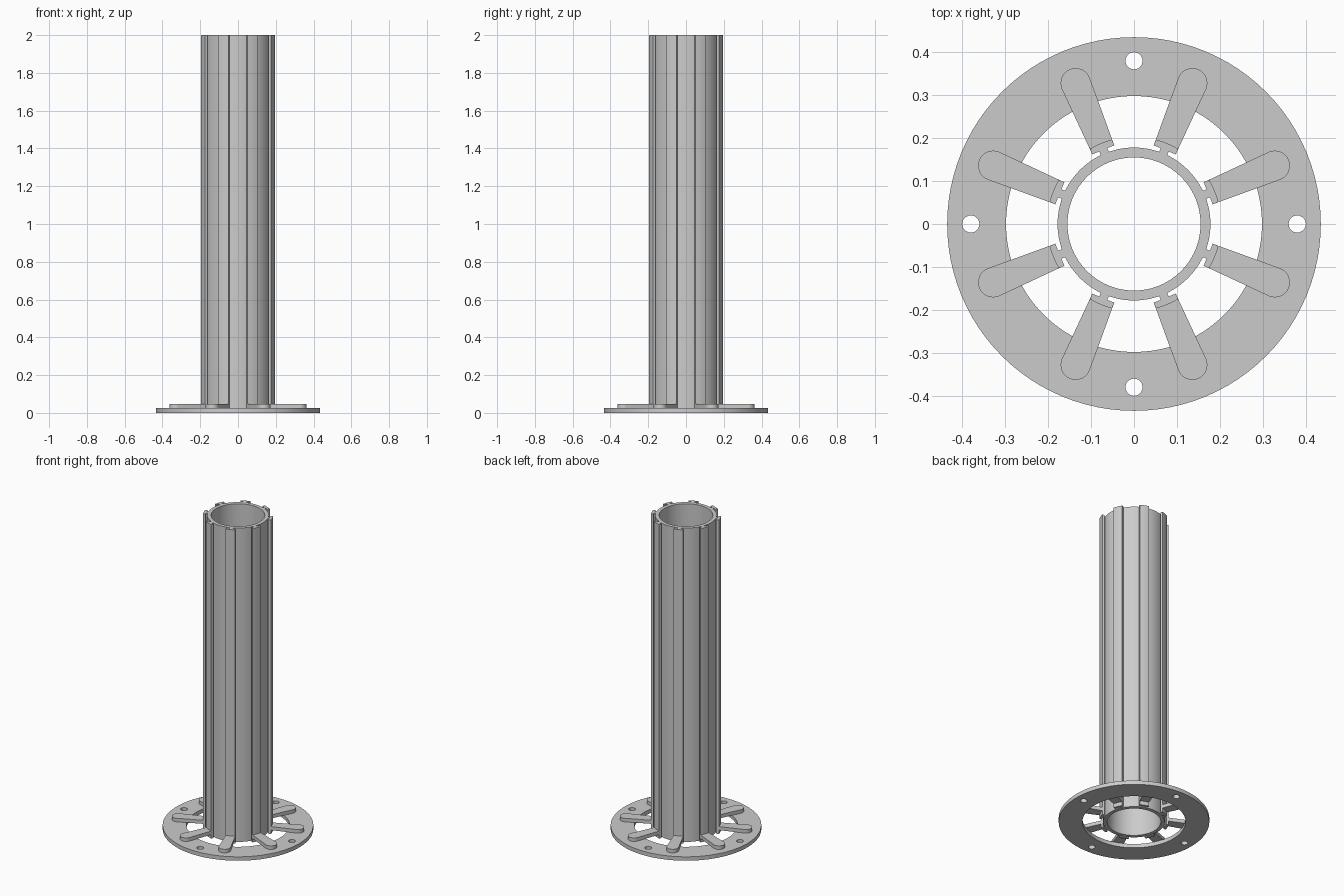
import bpy, bmesh
from math import sin, cos, pi, radians

if "Cube" in bpy.data.objects:
    bpy.data.objects.remove(bpy.data.objects["Cube"])

# Material
steel = bpy.data.materials.new("mid_grey")
steel.use_nodes = True
COLOUR = (0.6, 0.6, 0.6, 1)
steel.diffuse_color = COLOUR
steel.node_tree.nodes["Principled BSDF"].inputs["Base Color"].default_value = COLOUR


def arc(radius, start, end, steps, cx=0, cy=0):
    """Points along an arc, both ends included."""
    angles = [start + (end - start) * i / steps for i in range(steps + 1)]
    return [(cx + radius * cos(a), cy + radius * sin(a)) for a in angles]


def circle(radius, steps, cx=0, cy=0):
    return arc(radius, 0, 2 * pi, steps, cx, cy)[:-1]


def extrude_profile(name, outlines, bottom, top, turn=0):
    """Extrude filled outlines; outlines inside another become holes."""
    curve = bpy.data.curves.new(name + "_profile", "CURVE")
    curve.dimensions = "2D"
    curve.fill_mode = "BOTH"
    curve.extrude = (top - bottom) / 2
    for points in outlines:
        spline = curve.splines.new("POLY")
        spline.points.add(len(points) - 1)
        for p, (x, y) in zip(spline.points, points):
            p.co = (x, y, 0, 1)
        spline.use_cyclic_u = True
    helper = bpy.data.objects.new(name + "_profile", curve)
    mesh = bpy.data.meshes.new_from_object(helper)
    bpy.data.objects.remove(helper)
    bpy.data.curves.remove(curve)

    bm = bmesh.new()
    bm.from_mesh(mesh)
    bmesh.ops.remove_doubles(bm, verts=bm.verts, dist=0.0001)
    bmesh.ops.translate(bm, verts=bm.verts, vec=(0, 0, (top + bottom) / 2))
    bmesh.ops.recalc_face_normals(bm, faces=bm.faces)
    bm.to_mesh(mesh)
    bm.free()
    mesh.materials.clear()
    mesh.materials.append(steel)

    obj = bpy.data.objects.new(name, mesh)
    obj.rotation_euler.z = turn
    bpy.context.collection.objects.link(obj)
    bpy.ops.object.select_all(action="DESELECT")
    obj.select_set(True)
    bpy.context.view_layer.objects.active = obj
    bpy.ops.object.shade_smooth_by_angle(angle=radians(30))
    return obj


# Base ring with four bolt holes
bolts = [circle(0.02, 24, x, y) for x, y in arc(0.38, 0, 1.5 * pi, 3)]
extrude_profile("base_ring", [circle(0.435, 96), circle(0.298, 96)] + bolts, 0, 0.025)

# Hollow post
extrude_profile("post_tube", [circle(0.178, 96), circle(0.155, 96)], 0, 2)

# T-shaped rail profile: narrow stem and wide, curved head
STEM, HEAD = 0.01, 0.028
rail = [(0.187, -STEM), (0.175, -STEM), (0.175, STEM), (0.187, STEM), (0.187, HEAD)]
rail += arc(0.203, 0.138, -0.138, 6) + [(0.187, -HEAD)]

# Tapered foot profile with a rounded outer end
foot = arc(0.035, -pi / 2, pi / 2, 16, 0.355) + [(0.195, HEAD), (0.195, -HEAD)]

# Eight rails and feet around the post
for i in range(8):
    turn = radians(22.5 + 45 * i)
    extrude_profile(f"rail_{i + 1}", [rail], 0, 2, turn)
    extrude_profile(f"foot_{i + 1}", [foot], 0.025, 0.048, turn)
